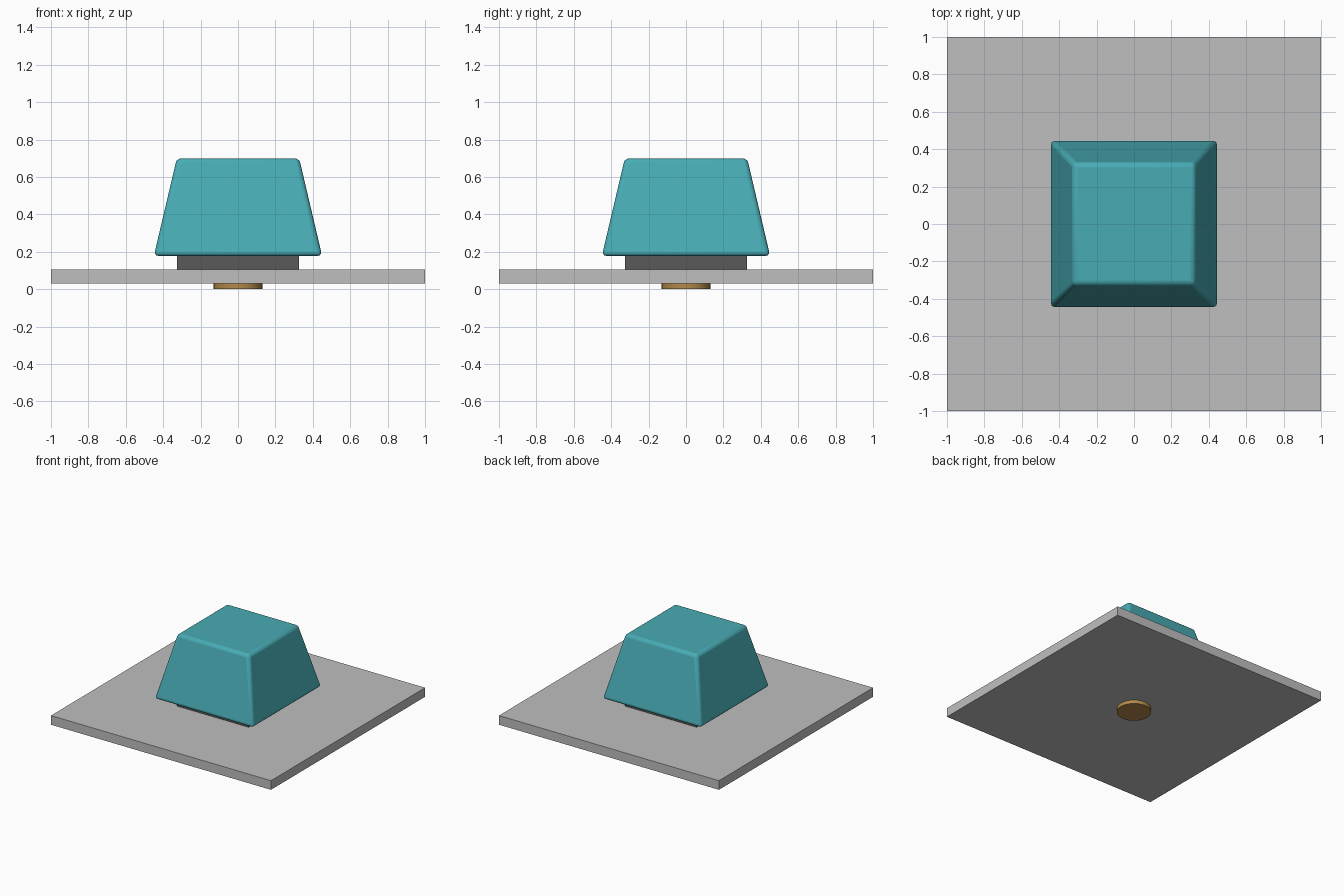
import bpy, bmesh

if "Cube" in bpy.data.objects:
    bpy.data.objects.remove(bpy.data.objects["Cube"])


def material(name, rgb):
    m = bpy.data.materials.new(name)
    m.diffuse_color = (*rgb, 1)
    m.use_nodes = True
    m.node_tree.nodes["Principled BSDF"].inputs["Base Color"].default_value = m.diffuse_color
    return m


def finish(bm, name, mat, bevel=0.0):
    bmesh.ops.recalc_face_normals(bm, faces=bm.faces)
    me = bpy.data.meshes.new(name)
    bm.to_mesh(me)
    bm.free()
    ob = bpy.data.objects.new(name, me)
    bpy.context.collection.objects.link(ob)
    me.materials.append(mat)
    if bevel:
        mod = ob.modifiers.new("rounded_edges", 'BEVEL')
        mod.width = bevel
        mod.segments = 3
    return ob


def frustum(name, mat, z0, z1, half0, half1, bevel=0.0):
    """Square block that tapers from half-width half0 to half1."""
    bm = bmesh.new()
    bmesh.ops.create_cube(bm, size=2)
    for v in bm.verts:
        h = half1 if v.co.z > 0 else half0
        v.co = (v.co.x * h, v.co.y * h, z1 if v.co.z > 0 else z0)
    return finish(bm, name, mat, bevel)


def smooth(ob):
    bpy.ops.object.select_all(action='DESELECT')
    ob.select_set(True)
    bpy.context.view_layer.objects.active = ob
    bpy.ops.object.shade_smooth_by_angle()


teal = material("teal", (0.065, 0.41, 0.46))
light_grey = material("light_grey", (0.52, 0.52, 0.53))
dark_grey = material("dark_grey", (0.10, 0.10, 0.10))
bronze = material("bronze", (0.45, 0.25, 0.07))

# Mounting plate, switch housing and tapered key cap
frustum("mounting_plate", light_grey, 0.03, 0.105, 1.0, 1.0)
frustum("switch_housing", dark_grey, 0.105, 0.25, 0.325, 0.325)
cap = frustum("key_cap", teal, 0.178, 0.70, 0.45, 0.327, 0.024)
smooth(cap)

# Round contact under the plate
bm = bmesh.new()
bmesh.ops.create_cone(bm, cap_ends=True, segments=32, radius1=0.13,
                      radius2=0.13, depth=0.06)
bmesh.ops.translate(bm, verts=bm.verts, vec=(0, 0, 0.03))
smooth(finish(bm, "bottom_contact", bronze))
